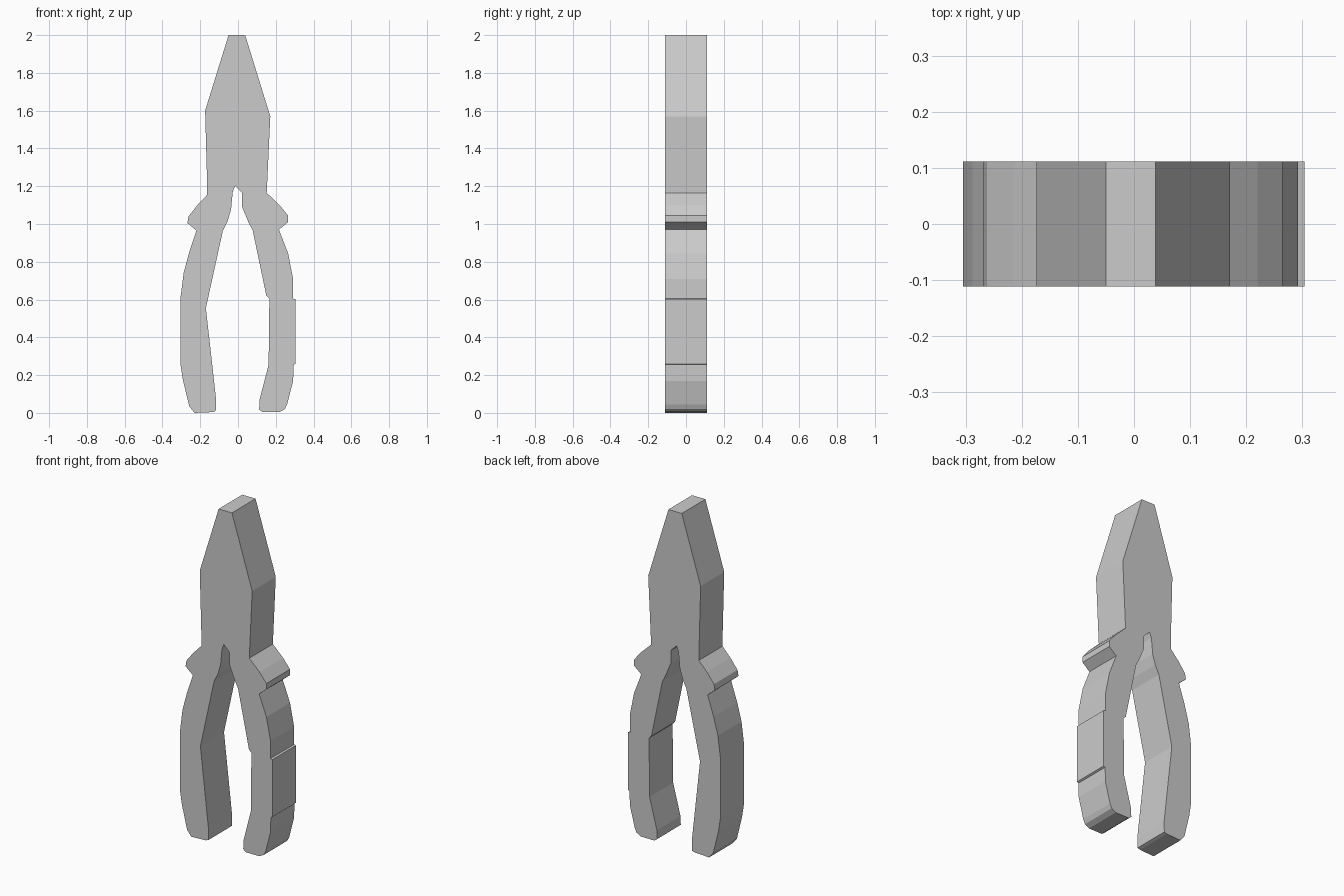
import bpy, bmesh

HALF_DEPTH = 0.111

# jaws: from left shoulder over the blunt tip to right shoulder
jaws = [(-0.163, 1.155), (-0.163, 1.2), (-0.174, 1.6), (-0.05, 2.0),
        (0.038, 2.0), (0.171, 1.57), (0.152, 1.165)]

# right handle: thumb guard, raised grip band, foot, inner side
right_handle = [(0.22, 1.1), (0.265, 1.045), (0.265, 1.01), (0.217, 0.97),
                (0.265, 0.845), (0.292, 0.71), (0.292, 0.605), (0.304, 0.602),
                (0.304, 0.26), (0.294, 0.255), (0.292, 0.17), (0.26, 0.045),
                (0.248, 0.02), (0.22, 0.004), (0.13, 0.004), (0.112, 0.018),
                (0.114, 0.07), (0.162, 0.255), (0.166, 0.605), (0.15, 0.62),
                (0.078, 0.965), (0.055, 1.01), (0.022, 1.09), (0.022, 1.165)]

# crotch between the handles
crotch = [(-0.016, 1.202)]

# left handle: inner side, foot, smooth outer side, thumb guard
left_handle = [(-0.028, 1.17), (-0.037, 1.075), (-0.055, 1.015), (-0.08, 0.965),
               (-0.17, 0.555), (-0.116, 0.07), (-0.118, 0.01), (-0.135, 0.004),
               (-0.23, 0.0), (-0.258, 0.035), (-0.292, 0.175), (-0.305, 0.26),
               (-0.305, 0.605), (-0.288, 0.74), (-0.26, 0.845), (-0.22, 0.965),
               (-0.268, 1.005), (-0.262, 1.04), (-0.215, 1.1)]


def extruded_outline(name, points):
    """Closed front-view outline extruded through the tool's thickness."""
    bm = bmesh.new()
    face = bm.faces.new([bm.verts.new((x, -HALF_DEPTH, z)) for x, z in points])
    geom = bmesh.ops.extrude_face_region(bm, geom=[face], use_keep_orig=True)["geom"]
    bmesh.ops.translate(bm, vec=(0, 2 * HALF_DEPTH, 0),
                        verts=[g for g in geom if isinstance(g, bmesh.types.BMVert)])
    bmesh.ops.triangulate(bm, faces=[f for f in bm.faces if len(f.verts) > 4])
    bmesh.ops.recalc_face_normals(bm, faces=bm.faces)
    mesh = bpy.data.meshes.new(name)
    bm.to_mesh(mesh)
    bm.free()
    obj = bpy.data.objects.new(name, mesh)
    bpy.context.collection.objects.link(obj)
    return obj


# one solid body, jaws and both handles
extruded_outline("pliers_body", jaws + right_handle + crotch + left_handle)
